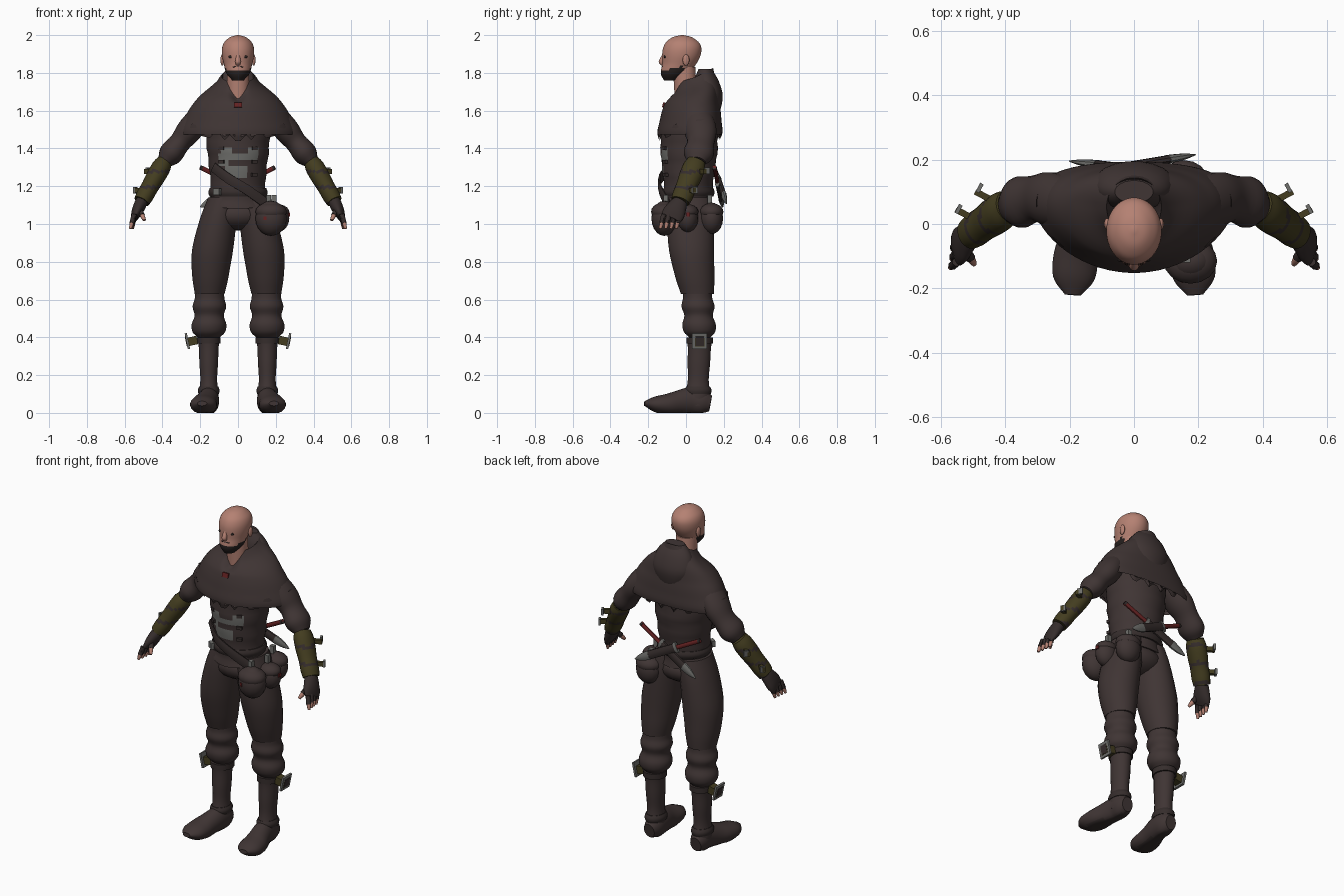
import bpy, bmesh, math
from mathutils import Vector, Matrix

if "Cube" in bpy.data.objects:
    bpy.data.objects.remove(bpy.data.objects["Cube"])

right_axis, depth_axis, up_axis = Matrix.Identity(3)


def material(name, red, green, blue):
    mat = bpy.data.materials.new(name)
    mat.use_nodes = True
    mat.diffuse_color = (red, green, blue, 1)
    shader = mat.node_tree.nodes["Principled BSDF"]
    shader.inputs["Base Color"].default_value = mat.diffuse_color
    shader.inputs["Roughness"].default_value = .8
    return mat


cloth = material("dark brown cloth", .05, .035, .034)
leather = material("darker leather", .036, .026, .025)
skin = material("skin", .46, .22, .17)
hair = material("beard black", .02, .015, .014)
olive = material("olive leather", .056, .046, .014)
metal = material("dull metal", .16, .16, .15)
red = material("dark red", .13, .016, .016)


def finish(name, bm, mat, mirror):
    """Make a smooth-shaded object, mirrored in x where wanted."""
    bmesh.ops.recalc_face_normals(bm, faces=bm.faces)
    mesh = bpy.data.meshes.new(name)
    bm.to_mesh(mesh)
    bm.free()
    mesh.materials.append(mat)
    mesh.shade_smooth()
    mesh.set_sharp_from_angle(angle=math.radians(45))
    part = bpy.data.objects.new(name, mesh)
    bpy.context.collection.objects.link(part)
    if mirror:
        part.modifiers.new("Mirror", "MIRROR")
    return part


def curve(values, t):
    """Smooth interpolation through evenly spaced numbers or points."""
    last = len(values) - 1
    if last == 0:
        return values[0]
    i = min(int(t * last), last - 1)
    f = t * last - i
    before, start, end, after = (values[max(0, min(last, k))] for k in range(i - 1, i + 3))
    bend = 2 * before - 5 * start + 4 * end - after
    twist = 3 * (start - end) + after - before
    return start + (end - before + (bend + twist * f) * f) * (f / 2)


def limb(name, path, widths, mat, depth=(1,), side=right_axis, upright=False, sides=20,
         mirror=False, warp=None, caps=True):
    """Skin ellipses along a path; widths lie along side, depth is their ratio."""
    path = [Vector(point) for point in path]
    count = 4 * max(len(widths) - 1, len(path) - 1)
    centres = [curve(path, i / count) for i in range(count + 1)]
    bm = bmesh.new()
    rings = []
    for i, centre in enumerate(centres):
        along = centres[min(i + 1, count)] - centres[max(i - 1, 0)]
        along = up_axis if upright else along.normalized()
        across = (side - side.dot(along) * along).normalized()
        width = max(curve(widths, i / count), .002)
        outward = along.cross(across) * curve(depth, i / count)
        ring = []
        for k in range(sides):
            angle = math.tau * (k + .5) / sides
            point = centre + (across * math.cos(angle) + outward * math.sin(angle)) * width
            ring.append(bm.verts.new(warp(point) if warp else point))
        rings.append(ring)
    for low, high in zip(rings, rings[1:]):
        for k in range(sides):
            bm.faces.new((low[k], low[k - 1], high[k - 1], high[k]))
    if caps:
        bm.faces.new(rings[0])
        bm.faces.new(rings[-1])
    return finish(name, bm, mat, mirror)


def ball(name, centre, size, mat, mirror=False):
    bm = bmesh.new()
    place = Matrix.LocRotScale(Vector(centre), None, Vector(size))
    bmesh.ops.create_uvsphere(bm, u_segments=16, v_segments=10, radius=1, matrix=place)
    return finish(name, bm, mat, mirror)


def box(name, centre, size, mat, turn=0, axis="Z", mirror=False):
    bm = bmesh.new()
    spin = Matrix.Rotation(math.radians(turn), 4, axis)
    place = Matrix.Translation(centre) @ spin @ Matrix.Diagonal((*size, 1))
    bmesh.ops.create_cube(bm, size=1, matrix=place)
    return finish(name, bm, mat, mirror)


def paint(part, mat, rule):
    part.data.materials.append(mat)
    for face in part.data.polygons:
        if rule(*face.center):
            face.material_index = 1


# Joints of the left limbs
shoulder, upper_arm, elbow = Vector((.17, .05, 1.61)), Vector((.285, .08, 1.46)), Vector((.39, .055, 1.33))
wrist, knuckles = Vector((.51, -.03, 1.12)), Vector((.55, -.08, 1.03))
hip, thigh, knee = Vector((.08, .02, 1.14)), Vector((.135, .03, .86)), Vector((.15, .06, .63))
shin, ankle = Vector((.155, .073, .4)), Vector((.155, .06, .04))

# Head, face and beard
head = limb("head", [(0, -.08, 1.76), (0, -.035, 1.85), (0, -.02, 1.93), (0, -.02, 1.98), (0, -.02, 2)],
            [.03, .063, .076, .085, .085, .075, .055, .033, .005], skin, depth=[1.2], upright=True, sides=32)
paint(head, hair, lambda x, y, z: y < -.01 and z < 1.84 + y / 4)
limb("neck", [(0, 0, 1.66), (0, -.01, 1.83)], [.06], skin, upright=True)
limb("nose", [(0, -.116, 1.9), (0, -.13, 1.86), (0, -.122, 1.84)], [.008, .015, .01], skin, upright=True)
ball("moustache", (0, -.121, 1.832), (.03, .008, .006), hair)
ball("lower_lip", (0, -.124, 1.816), (.018, .006, .004), skin)
ball("eye", (.034, -.112, 1.885), (.017, .006, .008), hair, mirror=True)
ball("ear", (.083, 0, 1.868), (.01, .018, .03), skin, mirror=True)


# Tunic with creased cloth and worn mail over the belly
def crease(point):
    x, y, z = point
    swell = 1 + .02 * math.sin(z * 60 + x * 8)
    return Vector((x * swell, y * swell, z + x * x if z < 1.1 else z))


def is_mail(x, y, z):
    if y > 0 or abs(x) > .1 or not 1.24 < z < 1.42:
        return False
    if z > 1.38:
        return x < -.04 or x > .05
    return z > 1.35 or (x < -.04 if z > 1.32 else -.06 < x < .04)


tunic = limb("tunic", [(0, .01, 1.08), (0, .02, 1.6)], [.16, .145, .15, .165, .17, .15], cloth,
             depth=[.82, .93, .8], upright=True, sides=48, warp=crease)
paint(tunic, metal, is_mail)
for row in range(3):
    box("chest_tab", (.085, -.108, 1.4 - row * .07), (.03, .02, .018), leather, turn=25, mirror=True)


# Shoulder cape with a tabbed hem and a collar rising to the back
def drape(point):
    x, y, z = point
    if z < 1.46:
        tab = .03 if math.sin(13 * math.atan2(y, x)) > .2 else 0
        z += x * x * .7 + tab
    rise = max(0, min(1, (z - 1.64) * 10))
    notch = max(0, .05 - abs(x)) if y < 0 else 0
    lift = (y - .05) / (2 if y > .05 else 3)
    return Vector((x, y + x * x / 2, z + rise * (lift - notch)))


limb("shoulder_cape", [(0, .018, 1.44), (0, .03, 1.62), (0, .05, 1.78)],
     [.29, .312, .285, .25, .2, .12, .085], cloth, depth=[.55, .57, .68, 1.1],
     upright=True, sides=64, warp=drape, caps=False)
limb("collar_lining", [(0, .05, 1.78), (0, .03, 1.68)], [.085, .06], cloth, depth=[1.1],
     upright=True, sides=64, warp=drape, caps=False)
limb("hood", [(0, .135, 1.53), (0, .12, 1.68), (0, .1, 1.82)], [.02, .09, .13, .11, .06], cloth,
     depth=[.58], upright=True)
box("cape_clasp", (0, -.118, 1.63), (.04, .012, .026), red, turn=-14, axis="X")

# Sleeves and bracers
limb("sleeve", [shoulder, upper_arm, elbow], [.06, .08, .085, .072, .08, .05], cloth,
     depth=[.8], side=depth_axis, mirror=True)
bracer = limb("bracer", [elbow, wrist], [.05, .06, .06, .055, .055, .05], olive,
              depth=[.85], side=depth_axis, mirror=True)
paint(bracer, leather, lambda x, y, z: math.sin(z * 75) > .8)
for t, outward in (.3, Vector((.035, .055, .01))), (.72, Vector((.045, .035, 0))):
    spot = elbow.lerp(wrist, t) + outward
    box("bracer_strap", spot, (.07, .02, .026), olive, turn=28, mirror=True)
    box("bracer_buckle", spot + outward / 2, (.012, .03, .036), metal, turn=28, mirror=True)

# Fingerless gloves
limb("glove", [wrist, knuckles], [.04, .05, .06, .055], leather, depth=[.8, .3], side=depth_axis, mirror=True)


def finger(name, base, tip, radius):
    limb(name + "_glove", [base, base.lerp(tip, .6)], [radius], leather, sides=8, side=depth_axis, mirror=True)
    limb(name + "_tip", [base.lerp(tip, .4), tip], [radius * .8, radius * .8, radius / 2], skin,
         sides=8, side=depth_axis, mirror=True)


for i in range(4):
    base = knuckles + Vector((0, .028 * i - .038, .02))
    finger(f"finger_{i}", base, base + Vector((.02 - .004 * i, -.018, -.075)), .014)
finger("thumb", wrist.lerp(knuckles, .4) - depth_axis / 40, Vector((.495, -.125, 1.02)), .016)

# Trousers, gathered knees and boots
ball("trouser_seat", (0, .02, 1.05), (.16, .125, .085), cloth)
limb("trouser_leg", [hip, thigh, knee], [.08, .1, .11, .098, .08], cloth, depth=[1.4, 1.1, 1.1],
     upright=True, mirror=True)
limb("knee_gathers", [knee, shin], [.078, .08, .09, .078, .093, .087, .06], cloth, depth=[1, .95],
     upright=True, mirror=True)
limb("boot_shaft", [shin, ankle], [.06, .053, .05, .045, .052, .05], cloth, depth=[1.15, 1.3],
     upright=True, mirror=True)
foot = limb("boot_foot", [(.155, .13, .05), (.155, .03, .065), (.18, -.1, .045), (.19, -.22, .05)],
            [.035, .052, .055, .06, .07, .065, .025], cloth, depth=[1.2, 1.3, .8, .5], mirror=True,
            warp=lambda point: Vector((point.x, point.y, max(point.z, 0))))
paint(foot, leather, lambda x, y, z: z < .006)
cuff = shin.lerp(ankle, .72)
limb("ankle_strap", [cuff, cuff - up_axis / 25], [.05, .058, .055], leather, depth=[1.25],
     upright=True, mirror=True)
limb("knee_strap", [shin, shin - up_axis / 30], [.064], leather, depth=[1.1], upright=True, mirror=True)
box("knee_strap_end", (.245, .072, .38), (.06, .05, .045), olive, turn=12, axis="Y", mirror=True)
box("knee_buckle", (.268, .072, .38), (.012, .08, .085), metal, turn=12, axis="Y", mirror=True)
box("knee_buckle_gap", (.27, .072, .38), (.014, .045, .05), leather, turn=12, axis="Y", mirror=True)

# Belt, diagonal strap and pouches on the left hip
limb("belt", [(0, .013, 1.145), (0, .013, 1.19)], [.15, .158, .15], leather, depth=[.88], upright=True, sides=32)
box("belt_buckle", (-.11, -.095, 1.17), (.04, .02, .035), metal, turn=-35)
limb("diagonal_strap", [(-.13, -.08, 1.3), (-.05, -.135, 1.24), (.05, -.135, 1.18), (.16, -.09, 1.1)],
     [.028], leather, depth=[.3], side=up_axis, sides=8)
for x, y, scale in (.175, -.115, 1), (.205, .01, .8), (.155, .135, .9):
    ball("pouch", (x, y, 1.03), Vector((.083, .068, .093)) * scale, cloth)
    ball("pouch_flap", (x, y, 1.065), Vector((.083, .07, .05)) * scale, cloth)
    box("pouch_loop", (x * .93, y * .93, 1.13), (.025, .025, .045), metal)
box("pouch_stud", (.27, .01, 1.05), (.01, .02, .02), red)
box("front_pouch_stud", (.145, -.175, 1.03), (.015, .01, .02), red, turn=-25)


# Crossed daggers behind the waist
def dagger(name, top, tip):
    top, tip = Vector(top), Vector(tip)
    for kind, start, end, widths, ratio, mat in (
            ("grip", 0, .37, [.011], 1.2, red), ("pommel", 0, .03, [.013], 1, leather),
            ("guard", .35, .39, [.014], 2.4, metal), ("sheath", .38, .8, [.013], 2, leather),
            ("point", .78, 1, [.014, .011, .002], 2, metal)):
        limb(f"{name}_{kind}", [top.lerp(tip, start), top.lerp(tip, end)], widths, mat,
             depth=[ratio], side=depth_axis, sides=8)


dagger("left_dagger", (.195, .15, 1.3), (-.2, .195, 1.09))
dagger("right_dagger", (-.2, .15, 1.3), (.19, .215, 1.11))
